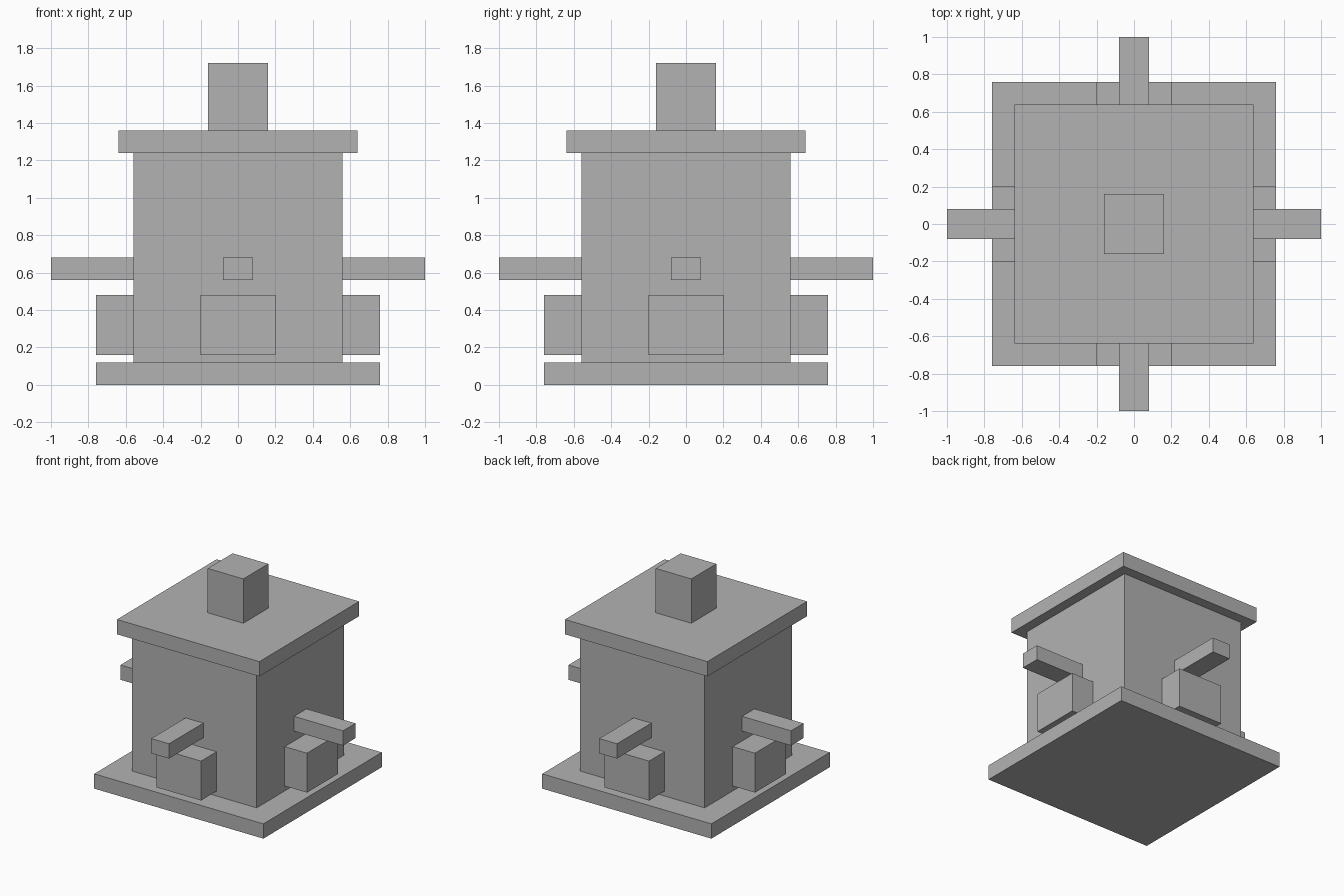
import bpy
import bmesh
from math import pi
from mathutils import Matrix, Vector

if "Cube" in bpy.data.objects:
    bpy.data.objects.remove(bpy.data.objects["Cube"])

grey = bpy.data.materials.new("plain_grey")
grey.diffuse_color = (0.448, 0.448, 0.448, 1.0)
grey.use_nodes = True
grey.node_tree.nodes["Principled BSDF"].inputs["Base Color"].default_value = grey.diffuse_color


def box(name, low, high, turn=0.0):
    """Box between two corners, turned about the vertical axis."""
    low, high = Vector(low), Vector(high)
    bm = bmesh.new()
    bmesh.ops.create_cube(bm, size=1.0)
    bm.transform(Matrix.Rotation(turn, 4, "Z")
                 @ Matrix.Translation((low + high) / 2)
                 @ Matrix.Diagonal((*(high - low), 1.0)))
    mesh = bpy.data.meshes.new(name)
    bm.to_mesh(mesh)
    bm.free()
    mesh.materials.append(grey)
    obj = bpy.data.objects.new(name, mesh)
    bpy.context.collection.objects.link(obj)
    return obj


# Stacked square tiers: half width, bottom, top
for name, half, bottom, top in (
    ("base_slab", 0.76, 0.00, 0.12),
    ("body", 0.56, 0.12, 1.24),
    ("roof_slab", 0.64, 1.24, 1.36),
    ("roof_block", 0.16, 1.36, 1.72),
):
    box(name, (-half, -half, bottom), (half, half, top))

# A projecting block with a spout bar above it on each wall
for i, side in enumerate(("front", "right", "back", "left")):
    turn = i * pi / 2
    box(side + "_block", (-0.20, -0.76, 0.16), (0.20, -0.56, 0.48), turn)
    box(side + "_spout", (-0.08, -1.00, 0.56), (0.08, -0.56, 0.68), turn)
